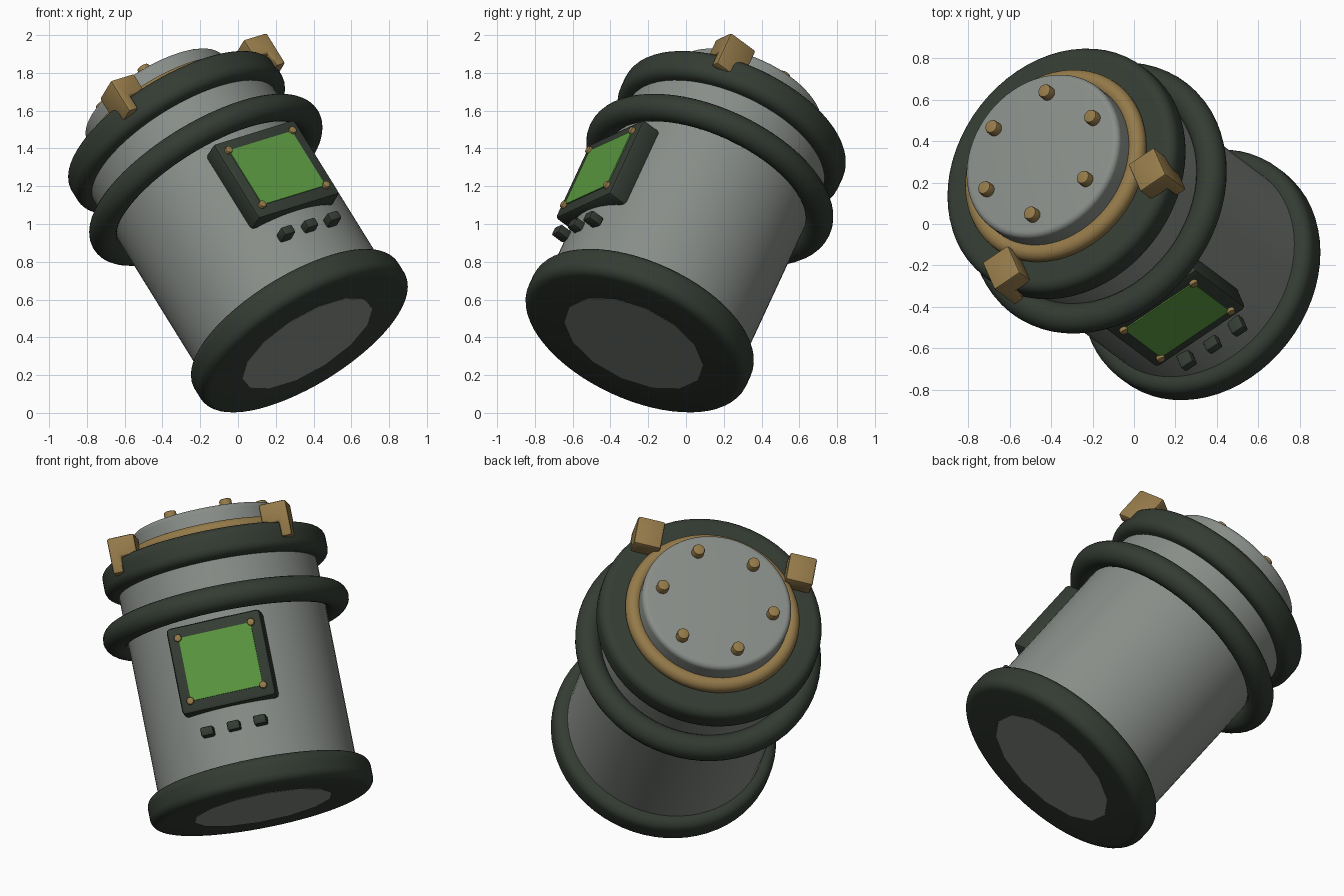
import bpy
import bmesh
import math
from mathutils import Matrix, Vector

cube = bpy.data.objects.get("Cube")
if cube:
    bpy.data.objects.remove(cube, do_unlink=True)

# Tilted frame: local z is the can's axis, local -y faces the screen panel
axis = Vector((-0.49, 0.367, 0.79)).normalized()
back = Vector((-0.336, 0.756, -0.561))
side = back.cross(axis).normalized()
back = axis.cross(side)
FRAME = Matrix((side, back, axis)).transposed().to_4x4()
FRAME.translation = Vector((0.366, -0.276, 0.369))


def material(name, color):
    m = bpy.data.materials.new(name)
    m.use_nodes = True
    m.diffuse_color = (*color, 1)
    m.node_tree.nodes["Principled BSDF"].inputs["Base Color"].default_value = (*color, 1)
    return m


GREY = material("grey metal", (0.25, 0.27, 0.25))
DARK = material("dark green rubber", (0.034, 0.045, 0.033))
GOLD = material("brass", (0.30, 0.195, 0.068))
GREEN = material("screen green", (0.10, 0.31, 0.05))


def finish(name, bm, mat, smooth=True):
    bmesh.ops.recalc_face_normals(bm, faces=bm.faces)
    mesh = bpy.data.meshes.new(name)
    bm.to_mesh(mesh)
    bm.free()
    mesh.materials.append(mat)
    ob = bpy.data.objects.new(name, mesh)
    bpy.context.collection.objects.link(ob)
    ob.matrix_world = FRAME
    if smooth:
        bpy.ops.object.select_all(action="DESELECT")
        ob.select_set(True)
        bpy.context.view_layer.objects.active = ob
        bpy.ops.object.shade_smooth_by_angle(angle=math.radians(35))
    return ob


def lathe(name, profile, mat, closed=False, steps=64):
    """Spin (radius, height) points about the axis."""
    bm = bmesh.new()
    verts = [bm.verts.new((r, 0, z)) for r, z in profile]
    pairs = list(zip(verts, verts[1:]))
    if closed:
        pairs.append((verts[-1], verts[0]))
    edges = [bm.edges.new(p) for p in pairs]
    bmesh.ops.spin(bm, geom=verts + edges, cent=(0, 0, 0), axis=(0, 0, 1),
                   angle=math.tau, steps=steps, use_duplicate=False)
    bmesh.ops.remove_doubles(bm, verts=bm.verts, dist=0.0005)
    return finish(name, bm, mat)


def arc(r, z, radius, start, end, n=6):
    angles = [math.radians(start + (end - start) * i / n) for i in range(n + 1)]
    return [(r + radius * math.cos(a), z + radius * math.sin(a)) for a in angles]


def flange(name, z, inner):
    fillet, outer, height = 0.054, 0.58, 0.168
    profile = [(inner, z)]
    profile += arc(outer, z + fillet, fillet, -90, 0)
    profile += arc(outer, z + height - fillet, fillet, 0, 90)
    profile += [(inner, z + height)]
    return lathe(name, profile, DARK, closed=True)


def ring(name, major, minor, z, mat):
    return lathe(name, arc(major, z, minor, 0, 345, 23), mat, closed=True)


def box(name, lo, hi, mat, bevel=0.0):
    bm = bmesh.new()
    bmesh.ops.create_cube(bm, size=1)
    lo, hi = Vector(lo), Vector(hi)
    for v in bm.verts:
        v.co = (lo + hi) / 2 + v.co * (hi - lo)
    if bevel:
        bmesh.ops.bevel(bm, geom=list(bm.edges), offset=bevel, segments=2,
                        profile=0.5, affect="EDGES")
    return finish(name, bm, mat, smooth=bevel > 0)


def stud(name, location, radius, height, mat, turn=Matrix()):
    bm = bmesh.new()
    bmesh.ops.create_cone(bm, cap_ends=True, segments=16, radius1=radius,
                          radius2=radius, depth=height)
    rim = [e for e in bm.edges if all(v.co.z > 0 for v in e.verts)]
    bmesh.ops.bevel(bm, geom=rim, offset=radius * 0.3, segments=2,
                    profile=0.5, affect="EDGES")
    bm.transform(Matrix.Translation(location) @ turn)
    return finish(name, bm, mat)


# Barrel, end flanges and rings
lathe("barrel", [(0, 0.03), (0.562, 0.03), (0.562, 1.45), (0, 1.45)], GREY)
flange("base_flange", 0.0, 0.36)
flange("top_flange", 1.326, 0.40)
ring("middle_ring", 0.625, 0.073, 1.094, DARK)
ring("lid_ring", 0.45, 0.045, 1.515, GOLD)

# Faceted plate under the base
lathe("base_plate", [(0, -0.002), (0.395, -0.002), (0.395, 0.02), (0, 0.02)],
      GREY, steps=14)

# Lid with six bolts
lathe("lid", [(0, 1.42), (0.425, 1.42)] + arc(0.395, 1.63, 0.03, 0, 90) + [(0, 1.66)], GREY)
for i in range(6):
    a = math.tau * i / 6
    stud(f"lid_bolt_{i + 1}", (0.318 * math.cos(a), 0.318 * math.sin(a), 1.675),
         0.035, 0.06, GOLD)

# Hooked clamps over the front of the top flange
for label, s in (("left", 1), ("right", -1)):
    bm = bmesh.new()
    hook = [(0.36, 1.48), (0.36, 1.595), (0.515, 1.595),
            (0.515, 1.39), (0.455, 1.39), (0.455, 1.48)]
    face = bm.faces.new([bm.verts.new((s * x, -0.46, z)) for x, z in hook])
    out = bmesh.ops.extrude_face_region(bm, geom=[face])
    moved = [g for g in out["geom"] if isinstance(g, bmesh.types.BMVert)]
    bmesh.ops.translate(bm, verts=moved, vec=(0, 0.175, 0))
    bmesh.ops.recalc_face_normals(bm, faces=bm.faces)
    bmesh.ops.bevel(bm, geom=list(bm.edges), offset=0.012, segments=2,
                    profile=0.5, affect="EDGES")
    finish(f"{label}_clamp", bm, GOLD)

# Screen panel with corner studs
mid = 0.742
box("screen_frame", (-0.27, -0.605, mid - 0.25), (0.27, -0.47, mid + 0.25), DARK, 0.022)
box("screen", (-0.207, -0.611, mid - 0.182), (0.207, -0.603, mid + 0.182), GREEN)
forward = Matrix.Rotation(math.pi / 2, 4, "X")
for sx in (-1, 1):
    for sz in (-1, 1):
        stud(f"screen_stud_{'left' if sx > 0 else 'right'}_{'top' if sz > 0 else 'bottom'}",
             (sx * 0.21, -0.605, mid + sz * 0.182), 0.021, 0.04, GOLD, forward)

# Row of three buttons under the screen
for i in (-1, 0, 1):
    x = i * 0.152
    box(f"button_{i + 2}", (x - 0.036, -0.615, 0.348), (x + 0.036, -0.535, 0.4), DARK, 0.01)
